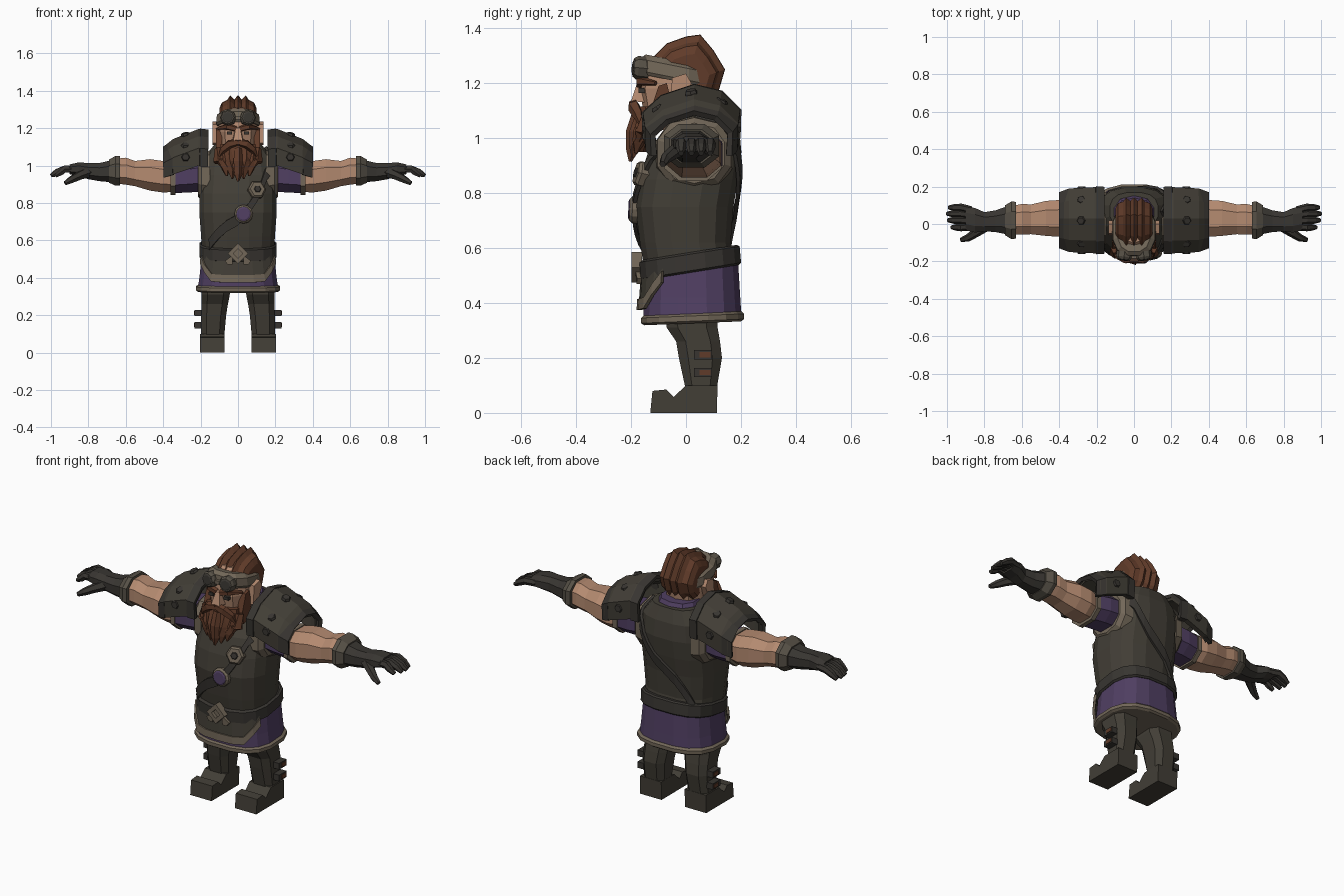
import bpy, bmesh, math
from mathutils import Vector

if "Cube" in bpy.data.objects:
    bpy.data.objects.remove(bpy.data.objects["Cube"])


def colour(name, r, g, b):
    m = bpy.data.materials.new(name)
    m.diffuse_color = [((c / 255 + 0.055) / 1.055) ** 2.4 for c in (r, g, b)] + [1]
    m.use_nodes = True
    m.node_tree.nodes["Principled BSDF"].inputs["Base Color"].default_value = m.diffuse_color
    return m


LEATHER = colour("dark_leather", 66, 62, 54)
DARK = colour("charcoal", 56, 53, 49)
WORN = colour("worn_leather", 86, 80, 70)
TRIM = colour("taupe_trim", 114, 103, 88)
SKIN = colour("skin", 180, 138, 112)
HAIR = colour("brown_hair", 96, 59, 41)
PURPLE = colour("purple_cloth", 80, 63, 98)


def skin(name, rows, mat, closed=True, cap=True, mirror=False, thick=0):
    """Join rows of points with quads."""
    bm = bmesh.new()
    vs = [[bm.verts.new(p) for p in r] for r in rows]
    n = len(rows[0])
    for a, b in zip(vs, vs[1:]):
        for i in range(n if closed else n - 1):
            j = (i + 1) % n
            bm.faces.new((a[i], a[j], b[j], b[i]))
    if closed and cap:
        bm.faces.new(vs[0])
        bm.faces.new(vs[-1])
    bmesh.ops.recalc_face_normals(bm, faces=bm.faces)
    me = bpy.data.meshes.new(name)
    bm.to_mesh(me)
    bm.free()
    me.materials.append(mat)
    ob = bpy.data.objects.new(name, me)
    bpy.context.collection.objects.link(ob)
    if thick:
        s = ob.modifiers.new("thickness", 'SOLIDIFY')
        s.thickness, s.offset = thick, 0
    if mirror:
        ob.modifiers.new("mirror", 'MIRROR').use_mirror_merge = False
    return ob


def unit(deg, p):
    c, s = math.cos(math.radians(deg)), math.sin(math.radians(deg))
    return math.copysign(abs(c) ** p, c), math.copysign(abs(s) ** p, s)


def ring_z(z, cx, hx, y0, y1, n=12, p=0.8, slope=0):
    out = []
    for i in range(n):
        u, v = unit(360 * (i + .5) / n, p)
        y = (y0 + y1) / 2 + v * (y1 - y0) / 2
        out.append((cx + u * hx, y, z + slope * y))
    return out


def ring_x(x, cy, cz, ry, rz, n=8, p=0.85):
    return [(x, cy + ry * u, cz + rz * v)
            for u, v in (unit(360 * (i + .5) / n, p) for i in range(n))]


def prism(name, pts, x0, x1, mat, mirror=True):
    return skin(name, [[(x, y, z) for y, z in pts] for x in (x0, x1)], mat, mirror=mirror)


def box(name, x0, x1, y0, y1, z0, z1, mat, mirror=True):
    return prism(name, [(y0, z0), (y1, z0), (y1, z1), (y0, z1)], x0, x1, mat, mirror)


def taper(name, path, radii, mat, n=5, mirror=True):
    """Tube along a path with changing radius."""
    path = [Vector(p) for p in path]
    rows = []
    for i, p in enumerate(path):
        d = path[min(i + 1, len(path) - 1)] - path[max(i - 1, 0)]
        q = d.to_track_quat('Z', 'Y')
        rows.append([p + q @ Vector((radii[i] * math.cos(6.2832 * k / n),
                                     radii[i] * math.sin(6.2832 * k / n), 0)) for k in range(n)])
    return skin(name, rows, mat, mirror=mirror)


def stud(name, p, d, r, depth, mat, n=8, mirror=False):
    p, d = Vector(p), Vector(d).normalized()
    return taper(name, [p - d * depth, p + d * depth * .5, p + d * depth], [r, r, r * .8], mat, n, mirror)


def surface(table, deg, z, off=0):
    """Point on a body table of (z, half width, front y, back y)."""
    z = max(table[0][0], min(table[-1][0], z))
    for a, b in zip(table, table[1:]):
        if z <= b[0]:
            t = (z - a[0]) / (b[0] - a[0])
            hx, y0, y1 = (a[k] + t * (b[k] - a[k]) for k in (1, 2, 3))
            break
    u, v = unit(deg, 0.75)
    return (u * (hx + off), (y0 + y1) / 2 + v * ((y1 - y0) / 2 + off), z)


def body(name, table, mat):
    return skin(name, [ring_z(*r[:1], 0, *r[1:], n=16, p=0.75) for r in table], mat)


# Legs and boots
skin("leg", [ring_z(.09, .135, .065, -.005, .115, 8, .65), ring_z(.2, .13, .07, -.03, .135, 8, .65),
             ring_z(.26, .125, .075, -.04, .128, 8, .65), ring_z(.31, .12, .08, -.075, .12, 8, .65),
             ring_z(.37, .12, .08, -.08, .12, 8, .65)], LEATHER, mirror=True)
prism("boot", [(-.13, 0), (.112, 0), (.115, .1), (.0, .1), (-.045, .058), (-.072, .085), (-.122, .08)],
      .072, .203, LEATHER)
for z in (.13, .195):
    box("leg_buckle", .18, .232, .03, .095, z, z + .034, DARK)
    box("leg_buckle_inset", .2, .236, .05, .09, z + .007, z + .027, HAIR)

# Tunic skirt, hem and apron
SKIRT = [(.34, .218, -.158, .205), (.42, .207, -.155, .2), (.55, .195, -.15, .192)]
body("skirt", SKIRT, PURPLE)
skin("skirt_hem", [ring_z(z, 0, h, a, b, 16, .75, .04) for z, h, a, b in
                   ((.325, .215, -.155, .203), (.333, .228, -.166, .214),
                    (.352, .228, -.166, .214), (.362, .212, -.156, .204))], TRIM)
EDGE = [(-152, .5), (-138, .455), (-122, .405), (-105, .4), (-90, .4), (-75, .4), (-58, .405), (-42, .455), (-28, .5)]
skin("apron", [[surface(SKIRT, a, z, .008) for a, _ in EDGE] if z else
               [surface(SKIRT, a, e, .012) for a, e in EDGE] for z in (.53, 0)],
     LEATHER, closed=False, thick=.008)
skin("apron_trim", [[surface(SKIRT, a, e + d, .016) for a, e in EDGE] for d in (.015, -.025)],
     TRIM, closed=False, thick=.014)

# Torso, belt and collar
TORSO = [(.53, .195, -.155, .185), (.62, .2, -.17, .165), (.75, .21, -.187, .175), (.85, .21, -.172, .192),
         (.95, .2, -.14, .204), (1.04, .185, -.07, .195), (1.11, .13, -.03, .17)]
body("torso", TORSO, LEATHER)
skin("belt", [ring_z(z, 0, h, a, b, 16, .75, .16) for z, h, a, b in
              ((.508, .2, -.155, .195), (.515, .21, -.168, .203), (.575, .21, -.172, .198), (.582, .2, -.16, .188))], DARK)
skin("collar", [ring_z(1.05, 0, .14, -.06, .185, 10), ring_z(1.13, 0, .1, -.06, .14, 10)], PURPLE)


def diamond(r, y, z=.53):
    return [(r, y, z), (0, y, z + r), (-r, y, z), (0, y, z - r)]


skin("belt_buckle", [diamond(.055, -.16), diamond(.055, -.198), diamond(.025, -.198), diamond(.025, -.18)], TRIM)
for s in (1, -1):
    skin("belt_band", [[(s * .03, -.18, .47), (s * .055, -.18, .47), (s * .07, -.178, .49), (s * .03, -.185, .52)],
                       [(s * .03, -.15, .47), (s * .055, -.15, .47), (s * .07, -.15, .49), (s * .03, -.15, .52)]], TRIM)

# Diagonal strap running over one shoulder, with its ornaments
KEYS = [(-132, .58), (-90, .71), (-50, .95), (0, 1.07), (50, .97), (90, .78), (132, .58)]
path = [(a[0] + (b[0] - a[0]) * k / 4, a[1] + (b[1] - a[1]) * k / 4)
        for a, b in zip(KEYS, KEYS[1:]) for k in range(4)] + KEYS[-1:]
skin("strap", [[surface(TORSO, a, z + d, .008) for a, z in path] for d in (.03, -.03)], DARK, closed=False, thick=.014)
for name, p, d, n in (("medallion", (.03, -.185, .74), (0, -1, .05), 12), ("hexagon_badge", (.1, -.163, .87), (.25, -1, .25), 6)):
    v = Vector(d).normalized()
    stud(name, p, d, .05, .02, TRIM, n)
    stud(name + "_centre", Vector(p) + v * .018, d, .038 if n == 12 else .02, .007, PURPLE if n == 12 else DARK, n)

# Armhole trims, sleeves and arms
skin("armhole_trim", [ring_x(.15, .03, .94, .145, .14, 10), ring_x(.195, .03, .945, .14, .13, 10),
                      ring_x(.215, .03, .945, .115, .11, 10)], TRIM, mirror=True)
skin("sleeve", [ring_x(.18, .03, .95, .105, .095), ring_x(.27, .03, .94, .11, .09), ring_x(.34, .025, .935, .105, .088)],
     PURPLE, mirror=True)
skin("sleeve_hem", [ring_x(x, .025, .932, .112, .095) for x in (.335, .36)], TRIM, mirror=True)
skin("arm", [ring_x(.33, .025, .935, .09, .08), ring_x(.4, .03, .94, .105, .09), ring_x(.47, .03, .95, .1, .09),
             ring_x(.55, .025, .957, .085, .072), ring_x(.6, .025, .97, .088, .077), ring_x(.66, .02, .97, .08, .07)],
     SKIN, mirror=True)

# Gloves
skin("glove_cuff", [ring_x(.632, .02, .972, .105, .085), ring_x(.655, .02, .972, .108, .085),
                    ring_x(.69, .02, .97, .085, .066)], WORN, mirror=True)
skin("glove", [ring_x(.67, .02, .97, .083, .064), ring_x(.74, .015, .965, .062, .052), ring_x(.8, .012, .97, .055, .046),
               ring_x(.85, .02, .98, .07, .04), ring_x(.9, .03, .98, .068, .028)], DARK, mirror=True)
for y, tip in ((-.018, .975), (.02, .995), (.055, 1.0), (.088, .99)):
    taper("finger", [(.87, y * .85, .98), (.925, y, .982), (tip - .03, y, .965), (tip, y, .945)],
          [.02, .021, .019, .011], DARK, 6)
taper("thumb", [(.8, -.015, .965), (.85, -.05, .945), (.89, -.075, .925), (.925, -.085, .905)],
      [.03, .024, .02, .012], DARK, 6)

# Shoulder plates: a large arch, a raised rim and studs
ARCH = [(-.135, .995), (-.14, 1.08), (-.08, 1.135), (.03, 1.172), (.12, 1.15), (.18, 1.09), (.175, .995)]


def arch(x, s, drop):
    return [(x, .02 + (y - .02) * s, 1.0 + (z - 1.0) * s - drop) for y, z in ARCH]


skin("shoulder_plate", [arch(.165, 1, 0), arch(.21, 1.02, -.005), arch(.34, .98, .04), arch(.375, .9, .055)],
     LEATHER, closed=False, mirror=True, thick=.03)
skin("shoulder_inner_rim", [arch(.16, 1.06, .0), arch(.205, 1.08, -.002)], DARK, closed=False, mirror=True, thick=.02)
skin("shoulder_outer_rim", [arch(.345, 1.0, .045), arch(.395, .88, .06)], DARK, closed=False, mirror=True, thick=.022)
for p, d in (((.28, -.142, 1.045), (0, -1, 0)), ((.28, -.1, 1.1), (0, -.6, 1)), ((.28, .02, 1.158), (.3, -.2, 1)),
             ((.28, .125, 1.125), (.2, .5, 1)), ((.28, .182, 1.04), (0, 1, 0))):
    stud("shoulder_stud", p, d, .024, .018, DARK, 6, True)

# Head, ears and face
skin("head", [ring_z(1.03, 0, .08, -.1, .09, 10), ring_z(1.1, 0, .1, -.155, .09, 10), ring_z(1.18, 0, .108, -.17, .1, 10),
              ring_z(1.25, 0, .105, -.16, .1, 10), ring_z(1.31, 0, .07, -.1, .07, 10)], SKIN)
prism("ear", [(-.06, 1.12), (-.02, 1.11), (.02, 1.2), (.0, 1.235), (-.05, 1.22)], .09, .135, SKIN)
skin("nose", [[(-.03, -.15, 1.13), (.03, -.15, 1.13), (.025, -.2, 1.135), (-.025, -.2, 1.135)],
              [(-.015, -.15, 1.21), (.015, -.15, 1.21), (.012, -.178, 1.2), (-.012, -.178, 1.2)]], SKIN)
taper("eyebrow", [(.01, -.168, 1.195), (.055, -.168, 1.208), (.105, -.11, 1.2)], [.016, .018, .008], HAIR)
box("eye", .032, .06, -.172, -.15, 1.165, 1.182, DARK)

# Beard, moustache and sideburns
skin("beard", [ring_z(.95, 0, .045, -.2, -.14, 8), ring_z(1.0, 0, .085, -.202, -.12, 8),
               ring_z(1.06, 0, .108, -.19, -.06, 8), ring_z(1.115, 0, .1, -.178, -.06, 8)], HAIR)
for x, z in ((.0, .915), (.035, .93), (.07, .945), (.095, .985)):
    taper("beard_lock", [(x * 1.05, -.172 + x * .4, 1.09), (x * 1.1, -.192 + x * .4, 1.02),
                         (x * .95, -.195 + x * .3, z + .04), (x * .85, -.203 + x * .3, z)],
          [.025, .029, .024, .006], HAIR, 5, x > 0)
taper("moustache", [(.0, -.19, 1.125), (.045, -.19, 1.115), (.08, -.175, 1.085), (.1, -.165, 1.05)],
      [.018, .024, .02, .006], HAIR)
prism("sideburn", [(-.12, 1.03), (-.06, 1.05), (-.05, 1.12), (-.07, 1.2), (-.1, 1.19), (-.13, 1.1)], .085, .118, HAIR)

# Swept hair with ridges
MANE = [(-.13, 1.285), (-.07, 1.345), (.0, 1.37), (.052, 1.377), (.1, 1.32), (.142, 1.25), (.12, 1.175), (.07, 1.12), (.0, 1.15)]
ridges = [(.0, 1.0), (.02, .86), (.042, .99), (.058, .85), (.085, .78), (.1, .6)]
rows = [(-x, s) for x, s in ridges[:0:-1]] + ridges
skin("hair", [[(x, .0 + y * s, 1.2 + (z - 1.2) * s) for y, z in MANE] for x, s in rows], HAIR)

# Goggles and their band
skin("goggle_band", [ring_z(z, 0, h, a, b, 12, .8, -.2) for z, h, a, b in
                     ((1.2, .113, -.168, .098), (1.212, .12, -.176, .104), (1.255, .116, -.172, .1), (1.275, .09, -.15, .08))], TRIM)
stud("goggle_rim", (.052, -.165, 1.255), (.15, -1, .1), .043, .026, WORN, 8, True)
stud("goggle_lens", (.0555, -.188, 1.2575), (.15, -1, .1), .03, .006, DARK, 8, True)
box("goggle_bridge", -.02, .02, -.185, -.15, 1.245, 1.265, TRIM, False)
